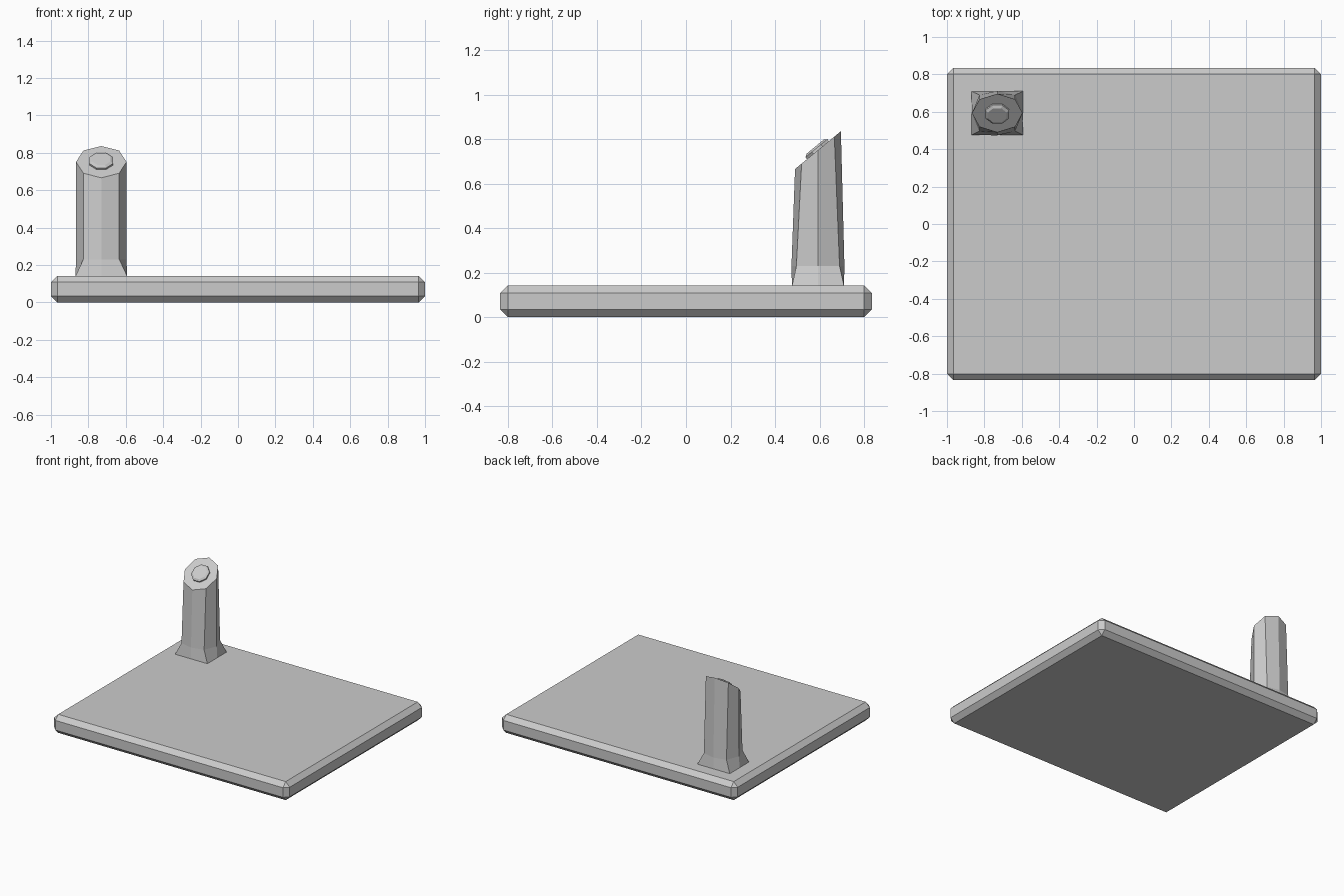
import bpy, bmesh, math
from mathutils import Vector, Matrix

if "Cube" in bpy.data.objects:
    bpy.data.objects.remove(bpy.data.objects["Cube"])


def make_object(name, bm):
    bmesh.ops.recalc_face_normals(bm, faces=bm.faces)
    mesh = bpy.data.meshes.new(name)
    bm.to_mesh(mesh)
    bm.free()
    obj = bpy.data.objects.new(name, mesh)
    bpy.context.collection.objects.link(obj)
    return obj


def loft(name, rings):
    bm = bmesh.new()
    loops = [[bm.verts.new(p) for p in ring] for ring in rings]
    for a, b in zip(loops, loops[1:]):
        for i in range(len(a)):
            j = (i + 1) % len(a)
            bm.faces.new((a[i], a[j], b[j], b[i]))
    bm.faces.new(loops[0])
    bm.faces.new(loops[-1])
    return make_object(name, bm)


def octagon(rx, ry, diag_x, diag_y, height):
    # even points lie on the axes, odd points on the diagonals
    pts = []
    for i in range(8):
        a = i * math.pi / 4
        c, s = math.cos(a), math.sin(a)
        if i % 2:
            x, y = math.copysign(diag_x, c), math.copysign(diag_y, s)
        else:
            x, y = rx * c, ry * s
        pts.append(Vector((x, y, height(y))))
    return pts


# base plate with chamfered edges
bm = bmesh.new()
bmesh.ops.create_cube(bm, size=1, matrix=Matrix.Translation((0, 0, 0.071))
                      @ Matrix.Diagonal((2, 1.67, 0.142, 1)))
bmesh.ops.bevel(bm, geom=bm.edges[:], offset=0.034, segments=1, affect='EDGES')
make_object("base_plate", bm)

# post: square foot flowing into an octagon with a slanted top
center = Vector((-0.731, 0.593, 0))
SLOPE = 0.825
TOP_Z = 0.751
post = loft("post", [
    octagon(0.138, 0.117, 0.138, 0.117, lambda y: 0.14),
    octagon(0.135, 0.119, 0.096, 0.097, lambda y: 0.23),
    octagon(0.135, 0.103, 0.0955, 0.0735, lambda y: TOP_Z + SLOPE * y),
])
post.location = center

# button with a chamfered rim, lying on the slanted top
profile = [(0.069, -0.01), (0.069, 0.011), (0.054, 0.02)]
button = loft("button", [
    [Vector((r * math.cos((i + 0.5) * math.pi / 4),
             r * math.sin((i + 0.5) * math.pi / 4), z)) for i in range(8)]
    for r, z in profile])
button.location = center + Vector((0, 0, TOP_Z))
button.rotation_euler.x = math.atan(SLOPE)
